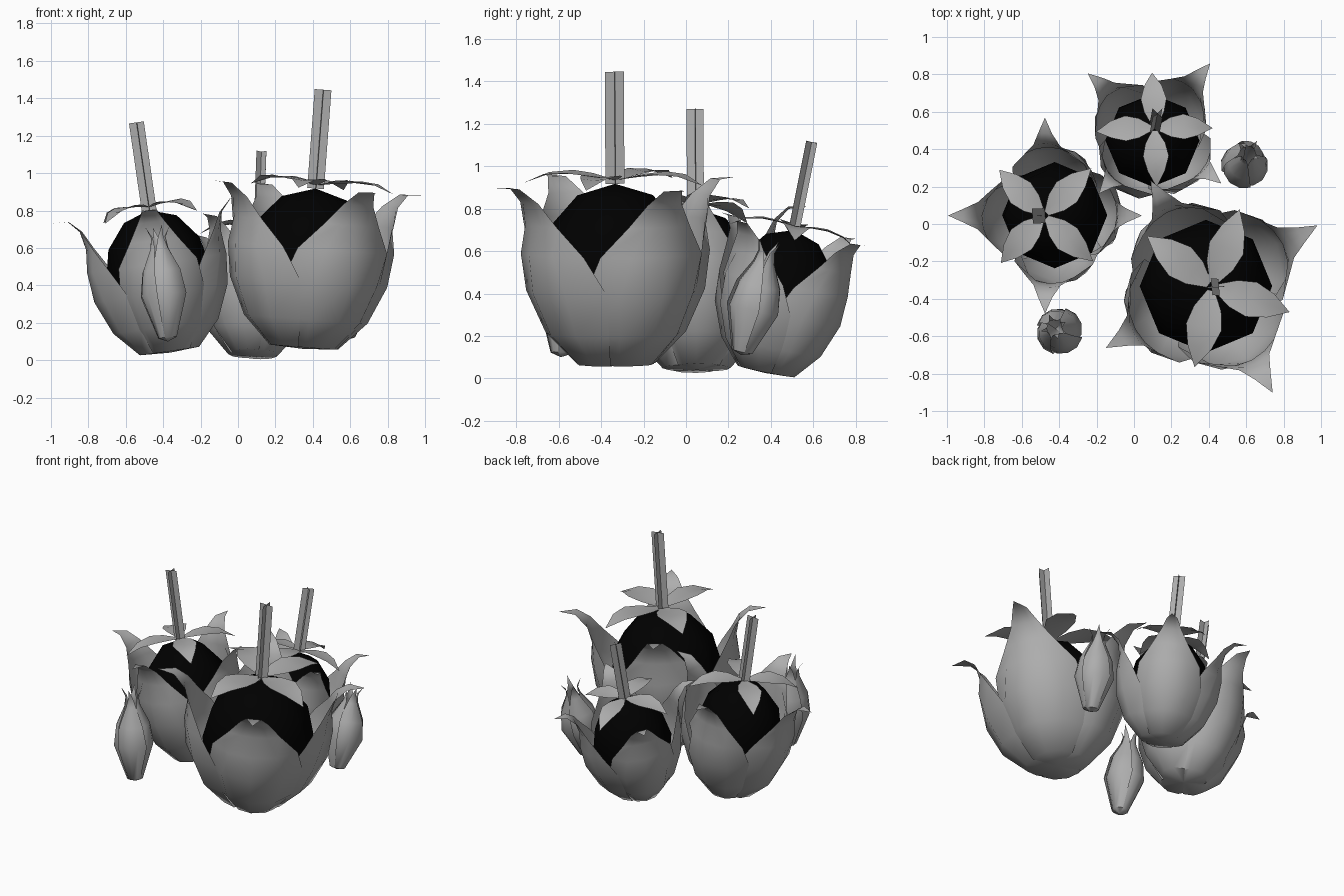
import bpy, bmesh, math
from mathutils import Vector, Matrix

if "Cube" in bpy.data.objects:
    bpy.data.objects.remove(bpy.data.objects["Cube"])


def colour(name, v):
    m = bpy.data.materials.new(name)
    m.diffuse_color = (v, v, v, 1)
    m.use_nodes = True
    m.node_tree.nodes["Principled BSDF"].inputs["Base Color"].default_value = m.diffuse_color
    return m


black = colour("dark_fruit", 0.0)
grey = colour("leaf_grey", 0.42)


def finish(name, bm, frame, smooth=50, mat=grey):
    bmesh.ops.remove_doubles(bm, verts=bm.verts, dist=0.0005)
    bm.transform(frame)
    me = bpy.data.meshes.new(name)
    bm.to_mesh(me)
    bm.free()
    ob = bpy.data.objects.new(name, me)
    bpy.context.collection.objects.link(ob)
    me.materials.append(mat)
    if smooth:
        bpy.ops.object.select_all(action='DESELECT')
        ob.select_set(True)
        bpy.context.view_layer.objects.active = ob
        bpy.ops.object.shade_smooth_by_angle(angle=math.radians(smooth))
    return ob


def grid(bm, rows):
    vs = [[bm.verts.new(p) for p in row] for row in rows]
    for a, b in zip(vs, vs[1:]):
        for j in range(len(a) - 1):
            bm.faces.new((a[j], a[j + 1], b[j + 1], b[j]))


def axis_frame(base, top):
    d = Vector(top) - Vector(base)
    rot = Vector((0, 0, 1)).rotation_difference(d).to_matrix().to_4x4()
    return Matrix.Translation(base) @ rot


# cupped petals: rows of (radius, height, half angle), repeated round the axis
def petal_ring(name, frame, profile, angles, rs, hs, spiral, lobe):
    bm = bmesh.new()
    for ang in angles:
        rows = []
        for r, h, half in profile:
            row = []
            for u in (-1, -0.5, 0, 0.5, 1):
                a = math.radians(ang + half * u)
                k = u * half / 55
                rr = (r * (1 - lobe * k * k) + spiral * k * min(1, r / 0.1)) * rs
                row.append((rr * math.cos(a), rr * math.sin(a), h * hs))
            rows.append(row)
        grid(bm, rows)
    return finish(name, bm, frame)


# flat pointed leaves under the stem: rows of (distance, height, half width)
LEAF = [(0.02, 0, 0.02), (0.12, 0.015, 0.075), (0.22, 0.025, 0.097),
        (0.33, 0.02, 0.065), (0.44, -0.02, 0)]


def leaf_ring(name, frame, angles, rs, hs, droop):
    bm = bmesh.new()
    for ang in angles:
        rot = Matrix.Rotation(math.radians(ang), 3, 'Z')
        grid(bm, [[rot @ Vector((d * rs, -u * w * rs,
                                 0.88 * hs + (z + 0.12 * w * abs(u)) * rs - droop * d * d))
                   for u in (-1, 0, 1)] for d, z, w in LEAF])
    return finish(name, bm, frame)


PETAL = [(0, 0, 50), (0.2, 0.01, 52), (0.355, 0.16, 54), (0.45, 0.36, 54),
         (0.47, 0.54, 40), (0.455, 0.68, 22), (0.48, 0.79, 11), (0.55, 0.86, 5), (0.655, 0.865, 0)]
BUD = [(0, 0, 52), (0.05, 0.02, 54), (0.125, 0.25, 55), (0.105, 0.38, 50),
       (0.05, 0.5, 42), (0.04, 0.56, 22), (0.07, 0.62, 0)]


def quarter(a):
    return [a + 90 * k for k in range(4)]


def fruit(name, base, top, rs, hs, petal_angle, leaf_angles, droop, lobe, stem_w, stem_angle):
    frame = axis_frame(base, top)
    petal_ring(name + "_petals", frame, PETAL, quarter(petal_angle), rs, hs, 0.015, lobe)
    leaf_ring(name + "_top_leaves", frame, leaf_angles, rs, hs, droop)
    # dark body
    bm = bmesh.new()
    bmesh.ops.create_uvsphere(bm, u_segments=8, v_segments=6, radius=1,
                              matrix=Matrix.Translation((0, 0, 0.46 * hs)) @
                              Matrix.Diagonal((0.355 * rs, 0.355 * rs, 0.40 * hs, 1)))
    finish(name + "_body", bm, frame, 60, black)
    # stem made of two crossed strips
    bm = bmesh.new()
    for a in (stem_angle, stem_angle + 90):
        d = Vector((math.cos(math.radians(a)), math.sin(math.radians(a)), 0)) * stem_w / 2
        grid(bm, [[-d + Vector((0, 0, z * hs)), d + Vector((0, 0, z * hs))]
                  for z in (0.86, 1.39)])
    finish(name + "_stem", bm, frame, 0)


fruit("large_fruit", (0.35, -0.33, 0.06), (0.415, -0.335, 0.92), 1.0, 1.0, 30,
      (70, 142, -18, -102), 0.0, 0.19, 0.09, 5)
fruit("middle_fruit", (-0.365, 0.05, 0.04), (-0.475, 0.045, 0.80), 0.8, 0.895, 0,
      quarter(46), 0.2, 0.23, 0.08, 5)
fruit("small_fruit", (0.085, 0.375, 0.025), (0.11, 0.51, 0.70), 0.71, 0.80, 50,
      quarter(2), 0.2, 0.19, 0.075, 45)

# closed buds
for name, base, top, hs, ang in (
        ("front_bud", (-0.375, -0.59, 0.1), (-0.43, -0.55, 0.7), 1.0, 20),
        ("side_bud", (0.575, 0.26, 0.11), (0.61, 0.38, 0.6), 0.9, 50)):
    petal_ring(name, axis_frame(base, top), BUD, quarter(ang), 1.0, hs, 0.008, 0.05)
